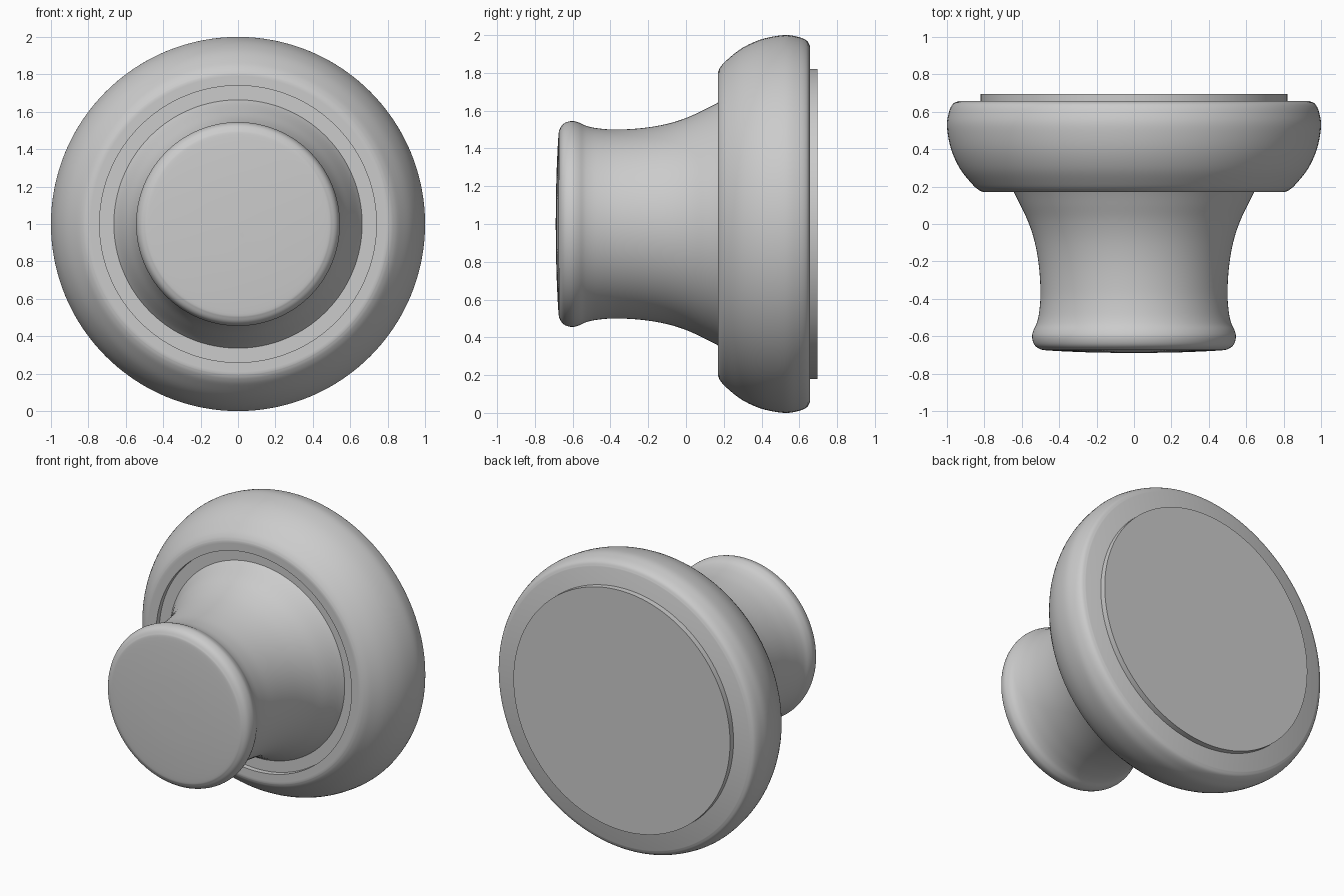
import bpy, bmesh, math
from mathutils import Vector

if "Cube" in bpy.data.objects:
    bpy.data.objects.remove(bpy.data.objects["Cube"])

SEGMENTS = 128


def spline(points, steps=5):
    """Smooth curve through (radius, y) points."""
    p = [Vector(q) for q in points]
    p = [2 * p[0] - p[1]] + p + [2 * p[-1] - p[-2]]
    out = []
    for i in range(1, len(p) - 2):
        a, b, c, d = p[i - 1:i + 3]
        for k in range(steps):
            t = k / steps
            out.append(0.5 * (2 * b + (c - a) * t + (2 * a - 5 * b + 4 * c - d) * t * t
                              + (3 * b - a - 3 * c + d) * t ** 3))
    return [tuple(q) for q in out] + [tuple(points[-1])]


def lathe(name, profile):
    """Revolve a (radius, y) profile about the knob axis at z = 1."""
    bm = bmesh.new()
    verts = [bm.verts.new((max(r, 0), y, 1)) for r, y in profile]
    edges = [bm.edges.new(pair) for pair in zip(verts, verts[1:])]
    bmesh.ops.spin(bm, geom=verts + edges, cent=(0, 0, 1), axis=(0, 1, 0),
                   angle=2 * math.pi, steps=SEGMENTS)
    bmesh.ops.remove_doubles(bm, verts=bm.verts, dist=1e-4)
    bmesh.ops.recalc_face_normals(bm, faces=bm.faces)
    mesh = bpy.data.meshes.new(name)
    bm.to_mesh(mesh)
    bm.free()
    obj = bpy.data.objects.new(name, mesh)
    bpy.context.collection.objects.link(obj)
    bpy.ops.object.select_all(action='DESELECT')
    obj.select_set(True)
    bpy.context.view_layer.objects.active = obj
    bpy.ops.object.shade_smooth_by_angle(angle=math.radians(35))
    return obj


# Flared grip with rounded rim and slightly domed face
lathe("knob_grip", spline([
    (0, -0.69), (0.25, -0.686), (0.46, -0.676), (0.505, -0.667), (0.533, -0.645),
    (0.545, -0.605), (0.538, -0.57), (0.52, -0.53), (0.507, -0.47), (0.5, -0.37),
    (0.508, -0.23), (0.53, -0.1), (0.565, 0.01), (0.61, 0.105), (0.643, 0.17),
    (0.667, 0.21)]) + [(0, 0.21)])

# Rounded base ring with a recessed front seat
lathe("base_ring", [(0, 0.205), (0.74, 0.205), (0.74, 0.17), (0.79, 0.17)] + spline([
    (0.805, 0.17), (0.83, 0.182), (0.865, 0.213), (0.93, 0.295), (0.978, 0.4),
    (1.0, 0.52), (0.99, 0.595), (0.97, 0.64), (0.94, 0.657)]) + [(0, 0.657)])

# Thin round mounting plate
lathe("back_plate", [(0, 0.64), (0.82, 0.64), (0.82, 0.695), (0, 0.695)])
